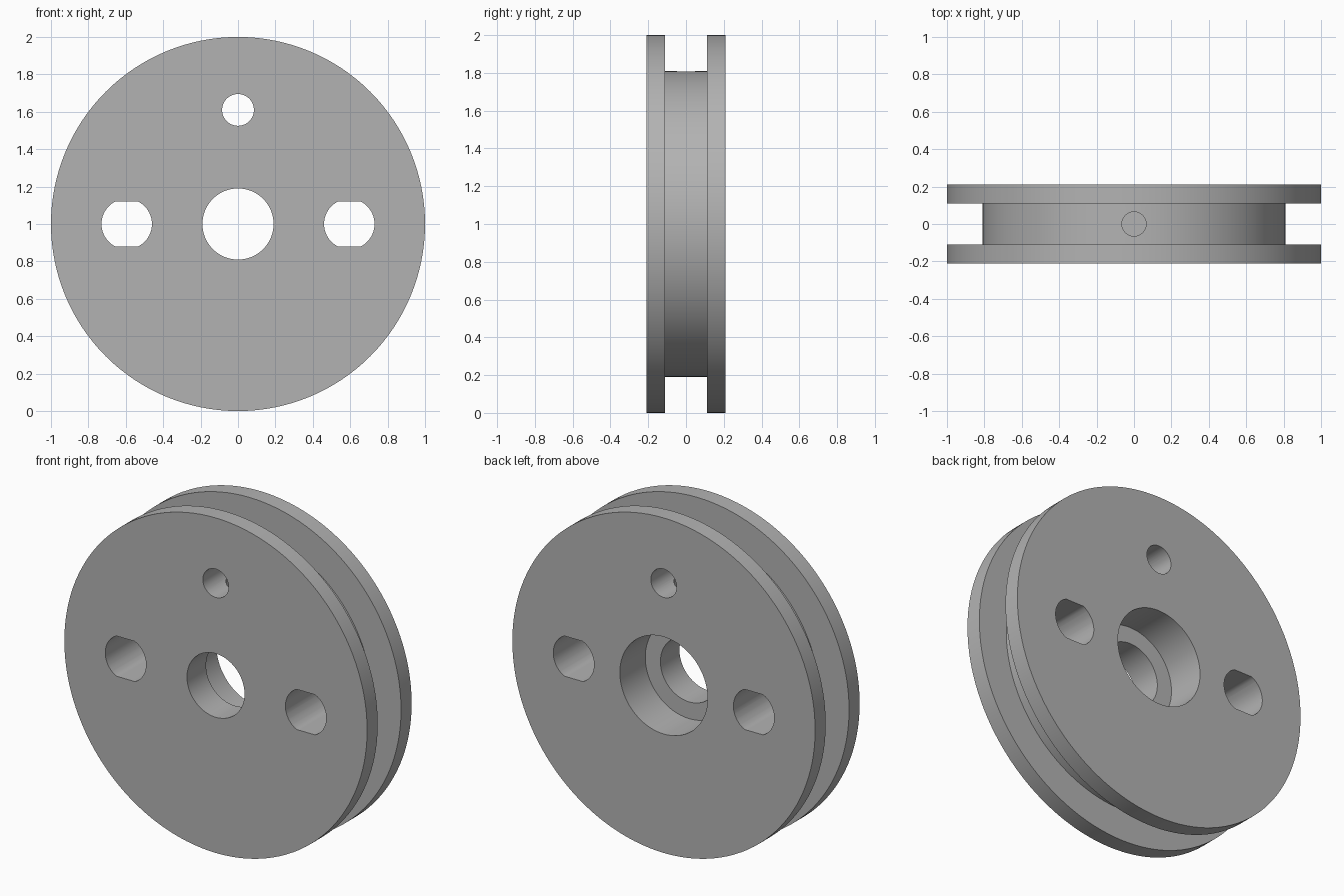
import bpy, bmesh, math

if "Cube" in bpy.data.objects:
    bpy.data.objects.remove(bpy.data.objects["Cube"])

SEG = 128
grey = bpy.data.materials.new("plain grey")
grey.diffuse_color = (0.45, 0.45, 0.45, 1)
grey.use_nodes = True
grey.node_tree.nodes["Principled BSDF"].inputs["Base Color"].default_value = grey.diffuse_color


def add_object(name, bm):
    bmesh.ops.recalc_face_normals(bm, faces=bm.faces)
    mesh = bpy.data.meshes.new(name)
    bm.to_mesh(mesh)
    bm.free()
    obj = bpy.data.objects.new(name, mesh)
    bpy.context.collection.objects.link(obj)
    return obj


def lathe(name, profile):
    """Revolve a closed (radius, y) profile about the wheel axle."""
    bm = bmesh.new()
    rings = []
    for i in range(SEG):
        a = 2 * math.pi * i / SEG
        rings.append([bm.verts.new((r * math.cos(a), y, 1 + r * math.sin(a)))
                      for r, y in profile])
    n = len(profile)
    for i in range(SEG):
        p, q = rings[i], rings[(i + 1) % SEG]
        for j in range(n):
            k = (j + 1) % n
            bm.faces.new((p[j], p[k], q[k], q[j]))
    return add_object(name, bm)


def prism(name, outline, start, direction):
    """Extrude an outline of 3D points along a direction."""
    bm = bmesh.new()
    face = bm.faces.new([bm.verts.new(p) for p in outline])
    new = bmesh.ops.extrude_face_region(bm, geom=[face])["geom"]
    bmesh.ops.translate(bm, vec=direction,
                        verts=[v for v in new if isinstance(v, bmesh.types.BMVert)])
    bmesh.ops.translate(bm, vec=start, verts=bm.verts)
    return add_object(name, bm)


def circle(r, n=48):
    return [(r * math.cos(2 * math.pi * (i + 0.5) / n),
             r * math.sin(2 * math.pi * (i + 0.5) / n)) for i in range(n)]


# Grooved wheel with a stepped bore, wider at the back
wheel = lathe("grooved_wheel", [
    (0.19, -0.21), (1.0, -0.21), (1.0, -0.11), (0.81, -0.11),
    (0.81, 0.11), (1.0, 0.11), (1.0, 0.21), (0.29, 0.21),
    (0.29, -0.03), (0.19, -0.03)])
wheel.data.materials.append(grey)

# Side holes with flattened top and bottom
flat = [(x, 0, max(-0.12, min(0.12, z))) for x, z in circle(0.135)]
cutters = [prism("side_hole_cutter", flat, (s * 0.595, -0.4, 1), (0, 0.8, 0))
           for s in (-1, 1)]
# Small through hole near the rim
cutters.append(prism("rim_hole_cutter", [(x, 0, z) for x, z in circle(0.085)],
                     (0, -0.4, 1.61), (0, 0.8, 0)))
# Radial hole from the groove down through the small hole
cutters.append(prism("radial_hole_cutter", [(x, y, 0) for x, y in circle(0.065)],
                     (0, 0, 1.45), (0, 0, 0.5)))

bpy.context.view_layer.objects.active = wheel
wheel.select_set(True)
for c in cutters:
    c.hide_render = True
    mod = wheel.modifiers.new("cut", 'BOOLEAN')
    mod.operation = 'DIFFERENCE'
    mod.solver = 'EXACT'
    mod.object = c
    bpy.ops.object.modifier_apply(modifier=mod.name)
for c in cutters:
    bpy.data.objects.remove(c)

bpy.ops.object.shade_smooth_by_angle(angle=math.radians(30))
